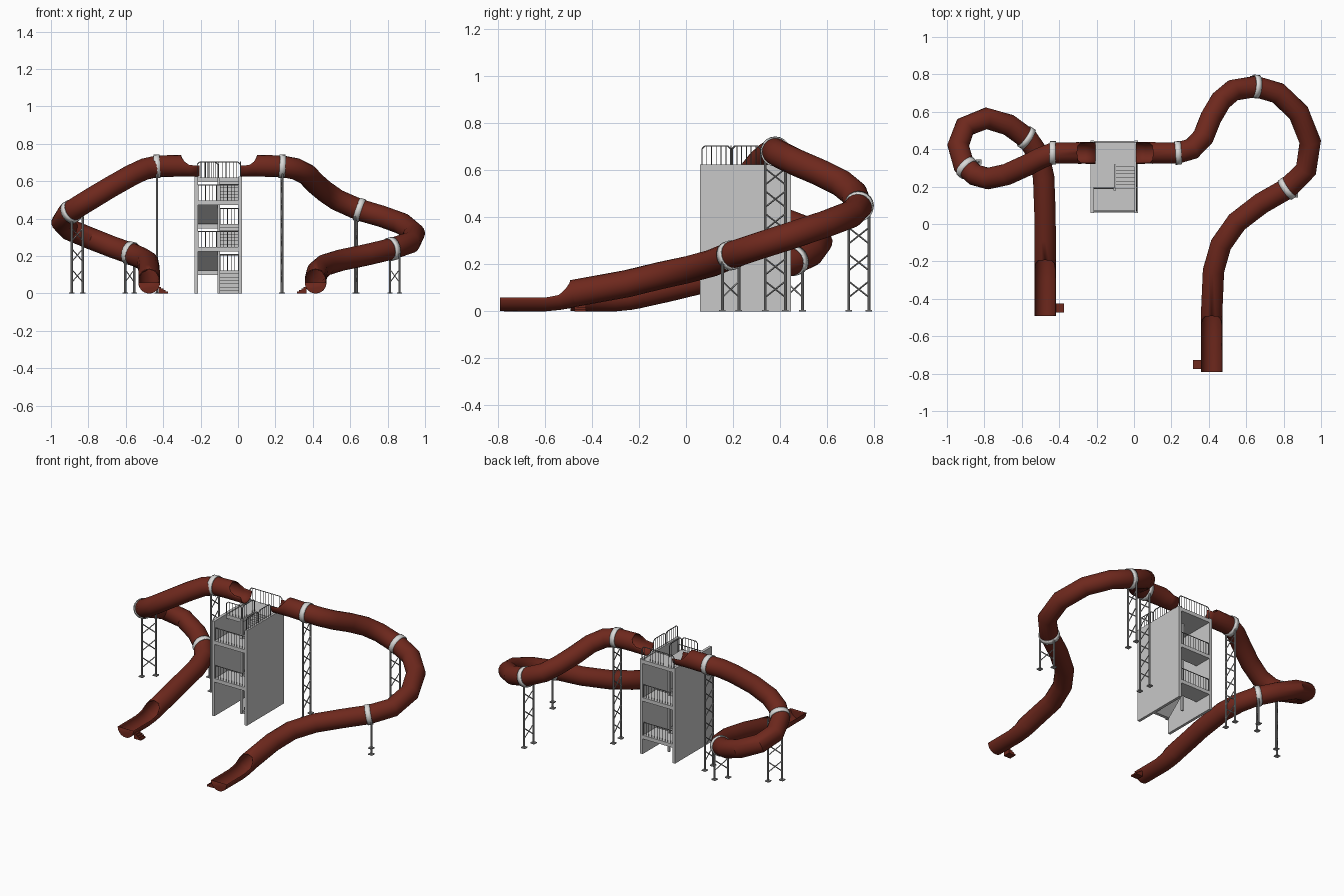
import bpy, bmesh, math
from mathutils import Vector, Matrix

if "Cube" in bpy.data.objects:
    bpy.data.objects.remove(bpy.data.objects["Cube"])

R = 0.056          # slide tube radius
STEP = 0.124       # rise of one stair flight


def material(name, rgb):
    m = bpy.data.materials.new(name)
    m.diffuse_color = (*rgb, 1)
    m.use_nodes = True
    m.node_tree.nodes["Principled BSDF"].inputs["Base Color"].default_value = m.diffuse_color
    return m


RED = material("slide_red", (0.155, 0.021, 0.012))
WALL = material("tower_grey", (0.58, 0.58, 0.58))
RAIL = material("railing_grey", (0.22, 0.22, 0.225))
TRUSS = material("truss_grey", (0.36, 0.36, 0.36))
CLAMP = material("clamp_light_grey", (0.7, 0.7, 0.69))


def finish(bm, name, mat, smooth=False):
    bmesh.ops.recalc_face_normals(bm, faces=bm.faces)
    me = bpy.data.meshes.new(name)
    bm.to_mesh(me)
    bm.free()
    me.materials.append(mat)
    ob = bpy.data.objects.new(name, me)
    bpy.context.collection.objects.link(ob)
    if smooth:
        bpy.ops.object.select_all(action='DESELECT')
        ob.select_set(True)
        bpy.context.view_layer.objects.active = ob
        bpy.ops.object.shade_smooth_by_angle(angle=math.radians(35))
    return ob


def box(bm, x0, x1, y0, y1, z0, z1):
    m = Matrix.Translation(((x0 + x1) / 2, (y0 + y1) / 2, (z0 + z1) / 2)) @ \
        Matrix.Diagonal((x1 - x0, y1 - y0, z1 - z0, 1))
    bmesh.ops.create_cube(bm, size=1, matrix=m)


def rod(bm, a, b, r, sides=4):
    a, b = Vector(a), Vector(b)
    d = b - a
    m = Matrix.Translation((a + b) / 2) @ d.to_track_quat('Z', 'Y').to_matrix().to_4x4()
    bmesh.ops.create_cone(bm, cap_ends=True, segments=sides, radius1=r, radius2=r,
                          depth=d.length, matrix=m)


def slide(name, path):
    """Sweep a round section; 4th value = open half-angle / pi (1 = closed tube)."""
    bm = bmesh.new()
    pts = [Vector(p[:3]) for p in path]
    rings, n = [], 18
    for i, p in enumerate(pts):
        t = Vector()
        if i > 0:
            t += (p - pts[i - 1]).normalized()
        if i < len(pts) - 1:
            t += (pts[i + 1] - p).normalized()
        t.normalize()
        side = t.cross(Vector((0, 0, 1))).normalized()
        up = side.cross(t)
        a = path[i][3] * math.pi if len(path[i]) > 3 else math.pi
        rings.append([bm.verts.new(p + R * (side * math.sin(u) - up * math.cos(u)))
                      for u in (-a + 2 * a * k / n for k in range(n + 1))])
    for r0, r1 in zip(rings, rings[1:]):
        for k in range(n):
            bm.faces.new((r0[k], r0[k + 1], r1[k + 1], r1[k]))
    bm.faces.new(rings[-1])      # end plate of the run-out
    bmesh.ops.remove_doubles(bm, verts=bm.verts, dist=0.0005)
    ob = finish(bm, name, RED, True)
    mod = ob.modifiers.new("thickness", 'SOLIDIFY')
    mod.thickness = 0.004
    mod.offset = 0


def run_out(x, y):
    """Open trough at the bottom of a slide, starting where the tube ends."""
    return [(x, y, .076), (x, y - .004, .075, .8), (x, y - .025, .07, .66), (x, y - .06, .064, .53),
            (x, y - .12, .058, .5), (x, y - .31, .058, .5)]


# Slides
slide("left_slide", [
    (-.205, .38, .683, .5), (-.26, .38, .683, .52), (-.285, .38, .683, .62), (-.3, .38, .683, .76),
    (-.304, .38, .683), (-.43, .38, .68), (-.5, .352, .665), (-.57, .315, .632), (-.68, .265, .57),
    (-.78, .243, .51), (-.85, .262, .467), (-.91, .315, .428), (-.94, .42, .38), (-.903, .52, .342),
    (-.79, .565, .295), (-.67, .53, .248), (-.57, .457, .213), (-.51, .37, .185),
    (-.483, .25, .168), (-.476, .06, .132), (-.475, -.08, .098)] + run_out(-.475, -.18))
slide("right_slide", [
    (.01, .38, .683, .5), (.06, .38, .683, .52), (.085, .38, .683, .62), (.098, .38, .683, .76),
    (.102, .38, .683), (.235, .38, .68), (.31, .402, .666), (.37, .465, .635), (.412, .57, .59),
    (.465, .66, .545), (.53, .715, .5), (.65, .735, .447), (.77, .70, .412), (.88, .595, .372),
    (.942, .44, .32), (.92, .29, .272), (.82, .19, .238), (.68, .11, .205), (.55, .01, .178),
    (.465, -.11, .152), (.425, -.25, .118)] + run_out(.415, -.48))

# Clamp rings and lattice supports: centre, travel direction, foot offset along x
SUPPORTS = [
    ((-.433, .38, .68), (-1, 0, -.05), 0), ((-.893, .30, .437), (-.8, .75, -.5), .034),
    ((-.575, .46, .215), (.8, -.55, -.2), -.004), ((.235, .38, .68), (1, .06, -.05), 0),
    ((.65, .735, .447), (1, -.1, -.33), -.02), ((.82, .19, .238), (-.85, -.6, -.2), .018)]
for i, (c, d, shift) in enumerate(SUPPORTS):
    c, d = Vector(c), Vector(d).normalized()
    bm = bmesh.new()
    rod(bm, c - d * .016, c + d * .016, R + .007, 20)
    bmesh.ops.delete(bm, geom=[f for f in bm.faces if len(f.verts) > 4], context='FACES')
    ob = finish(bm, f"clamp_ring_{i + 1}", CLAMP, True)
    mod = ob.modifiers.new("thickness", 'SOLIDIFY')
    mod.thickness = .006
    mod.offset = -1

    side = Vector((-d.y, d.x, 0)).normalized() * .043
    top = c.z - .025
    bm = bmesh.new()
    foot = Vector((c.x + shift, c.y, 0))
    for s in (-1, 1):
        p = foot + side * s
        rod(bm, p, p + Vector((0, 0, top)), .006, 8)
        box(bm, p.x - .014, p.x + .014, p.y - .014, p.y + .014, 0, .006)
    n = max(1, int((top - .04) / .1))
    for k in range(n):
        z0 = .06 + k * (top - .08) / n
        z1 = z0 + .068
        for s in (-1, 1):
            rod(bm, foot + side * s + Vector((0, 0, z0)),
                foot - side * s + Vector((0, 0, z1)), .0035)
    finish(bm, f"lattice_support_{i + 1}", TRUSS)

# Small exit steps beside each run-out
for name, x, y, s in (("left_exit_steps", -.425, -.45, 1), ("right_exit_steps", .365, -.75, -1)):
    bm = bmesh.new()
    for k in range(4):
        a, b = sorted((x, x + s * (.014 + .012 * k)))
        box(bm, a, b, y - .024, y + .024, 0 if k == 3 else .026 - .008 * k, .034 - .008 * k)
    finish(bm, name, RED)

# Tower side walls, centre posts and landings
X0, XM, X1 = -.223, -.103, .013
for name, x in (("left_wall", X0), ("right_wall", X1)):
    bm = bmesh.new()
    box(bm, x - .009, x + .009, .06, .446, 0, .625)
    finish(bm, name, WALL)
bm = bmesh.new()
for y in (.185, .325):
    box(bm, XM - .007, XM + .007, y - .007, y + .007, 0, .62)
finish(bm, "centre_posts", WALL)
bm = bmesh.new()
for k in range(1, 6):
    y0, y1 = (.325, .445) if k % 2 else (.062, .188)
    box(bm, X0, X1, y0, y1, k * STEP - .024, k * STEP)
box(bm, X0, XM, .188, .33, 5 * STEP - .024, 5 * STEP)
finish(bm, "landings", WALL)

# Switchback stair flights: saw-tooth profile extruded across the flight
N = 7
for k in range(5):
    up = k % 2 == 0
    xa, xb = (XM + .003, X1) if up else (X0, XM - .003)
    ya, yb = (.188, .325) if up else (.325, .188)
    z, dy, dz = k * STEP, (yb - ya) / N, STEP / N
    prof = [(ya, z)]
    for s in range(N):
        prof += [(ya + s * dy, z + (s + 1) * dz), (ya + (s + 1) * dy, z + (s + 1) * dz)]
    prof += [(yb, z + STEP - .022), (ya + dy, z)]
    bm = bmesh.new()
    f = bm.faces.new([bm.verts.new((xa, y, h)) for y, h in prof])
    ext = bmesh.ops.extrude_face_region(bm, geom=[f])
    bmesh.ops.translate(bm, vec=(xb - xa, 0, 0),
                        verts=[v for v in ext['geom'] if isinstance(v, bmesh.types.BMVert)])
    finish(bm, f"stair_flight_{k + 1}", WALL)


# Railings: frame with optional clipped corners and thin balusters
def railing(name, a, b, z, h=.083, c=.012):
    a, b = Vector((*a, z)), Vector((*b, z))
    d = (b - a).normalized()
    U = Vector((0, 0, 1))
    bm = bmesh.new()
    frame = [a, a + U * (h - c), a + U * h + d * c, b + U * h - d * c, b + U * (h - c), b]
    for p, q in zip(frame, frame[1:]):
        if (q - p).length > 1e-4:
            rod(bm, p, q, .0028, 6)
    n = round((b - a).length / .02)
    for k in range(1, n):
        p = a.lerp(b, k / n)
        rod(bm, p, p + U * h, .0017)
    finish(bm, name, RAIL)


for k in range(1, 5):
    y = .437 if k % 2 else .069
    railing(f"landing_rail_{k}", (X0 + .01, y), (X1 - .01, y), k * STEP, c=0)
T = 5 * STEP
railing("top_back_rail", (X0 + .005, .437), (X1, .437), T)
railing("top_front_rail", (X0 + .005, .192), (XM - .005, .192), T)
railing("top_stairwell_rail", (XM, .195), (XM, .318), T)
railing("right_wall_rail_front", (X1, .068), (X1, .19), T)
railing("right_wall_rail_back", (X1, .197), (X1, .318), T)
